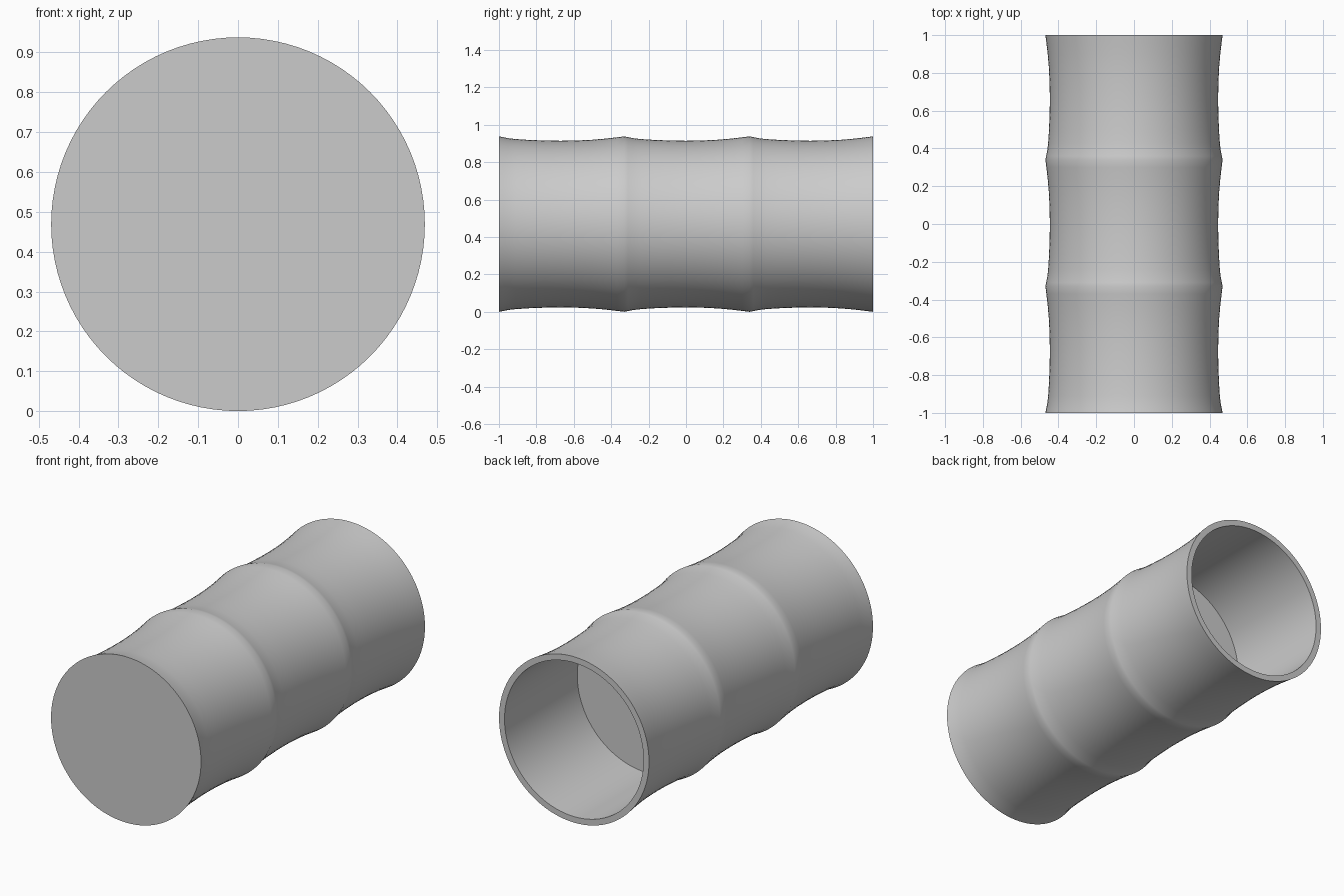
import bpy, math

if "Cube" in bpy.data.objects:
    bpy.data.objects.remove(bpy.data.objects["Cube"])

R, CZ, N = 0.469, 0.469, 96
INNER, FLOOR_Y = 0.435, 0.35

mat = bpy.data.materials.new("plain grey")
mat.diffuse_color = (0.6, 0.6, 0.6, 1)
mat.use_nodes = True
mat.node_tree.nodes["Principled BSDF"].inputs["Base Color"].default_value = mat.diffuse_color

# outer profile: three waisted segments, each dropping quickly after its node
SEGMENT = [(0.0, 0.469), (0.02, 0.465), (0.05, 0.459), (0.09, 0.4545), (0.16, 0.450),
           (0.25, 0.4465), (0.33, 0.4455), (0.42, 0.447), (0.50, 0.451),
           (0.57, 0.457), (0.63, 0.464)]
nodes = [-1.0, -0.33, 0.34, 1.0]
profile = [(0, -1.0)]
for a, b in zip(nodes, nodes[1:]):
    profile += [(r, a + t * (b - a) / 0.67) for t, r in SEGMENT]
profile += [(R, 1.0), (INNER, 1.0), (INNER, FLOOR_Y), (0, FLOOR_Y)]

# spin the profile around the y axis
verts, rings, faces = [], [], []
for r, y in profile:
    start, count = len(verts), (1 if r == 0 else N)
    for i in range(count):
        a = 2 * math.pi * i / N
        verts.append((r * math.sin(a), y, CZ + r * math.cos(a)))
    rings.append([start + i % count for i in range(N)])
for p, q in zip(rings, rings[1:]):
    for i in range(N):
        j = (i + 1) % N
        loop = list(dict.fromkeys((p[i], p[j], q[j], q[i])))
        faces.append(loop[::-1])

mesh = bpy.data.meshes.new("bamboo_cup")
mesh.from_pydata(verts, [], faces)
mesh.materials.append(mat)
cup = bpy.data.objects.new("bamboo_cup", mesh)
bpy.context.collection.objects.link(cup)

# consistent outward normals, smooth walls, crisp rim
bpy.context.view_layer.objects.active = cup
cup.select_set(True)
bpy.ops.object.mode_set(mode='EDIT')
bpy.ops.mesh.select_all(action='SELECT')
bpy.ops.mesh.normals_make_consistent(inside=False)
bpy.ops.object.mode_set(mode='OBJECT')
bpy.ops.object.shade_smooth_by_angle(angle=math.radians(30))
